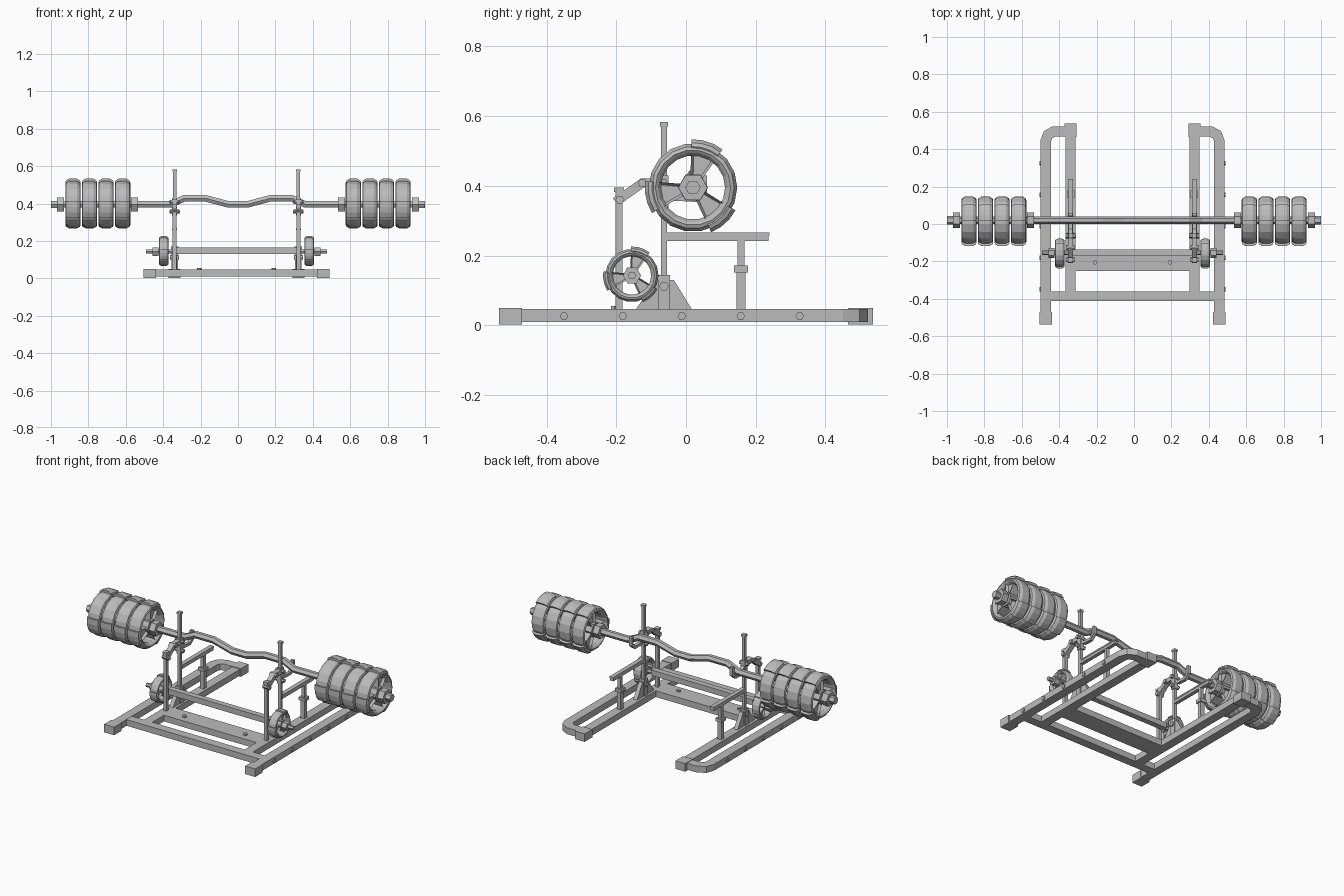
import bpy
import bmesh
from math import sin, cos, pi, radians
from mathutils import Vector

if "Cube" in bpy.data.objects:
    bpy.data.objects.remove(bpy.data.objects["Cube"])

steel = bpy.data.materials.new("grey steel")
steel.use_nodes = True
GREY = (0.5, 0.5, 0.5, 1)
steel.diffuse_color = GREY
steel.node_tree.nodes["Principled BSDF"].inputs["Base Color"].default_value = GREY

X, Y, Z = Vector((1, 0, 0)), Vector((0, 1, 0)), Vector((0, 0, 1))
CX = -0.008  # stand centre line


def finish(name, bm):
    bmesh.ops.recalc_face_normals(bm, faces=bm.faces)
    mesh = bpy.data.meshes.new(name)
    bm.to_mesh(mesh)
    bm.free()
    mesh.materials.append(steel)
    obj = bpy.data.objects.new(name, mesh)
    bpy.context.collection.objects.link(obj)
    return obj


def skin(bm, rings, loop=False):
    """Join rings of points with quads, capping the ends of an open run."""
    rings = [[bm.verts.new(p) for p in r] for r in rings]
    pairs = list(zip(rings, rings[1:]))
    if loop:
        pairs.append((rings[-1], rings[0]))
    for a, b in pairs:
        for i in range(len(a)):
            j = (i + 1) % len(a)
            bm.faces.new((a[i], a[j], b[j], b[i]))
    if loop:
        return []
    return [bm.faces.new(rings[0]), bm.faces.new(rings[-1])]


def rect(w, h):
    return [(-w / 2, -h / 2), (w / 2, -h / 2), (w / 2, h / 2), (-w / 2, h / 2)]


def ngon(r, n=6):
    return [(r * sin(2 * pi * i / n), r * cos(2 * pi * i / n)) for i in range(n)]


def sweep(bm, path, section, normal):
    """Sweep a section along a flat path with mitred corners."""
    path = [Vector(p) for p in path]
    rings = []
    for i, p in enumerate(path):
        before = (p - path[i - 1]).normalized() if i else None
        after = (path[i + 1] - p).normalized() if i + 1 < len(path) else None
        t = ((before or after) + (after or before)).normalized()
        side = t.cross(normal) / t.dot(after or before)
        rings.append([p + side * u + normal * v for u, v in section])
    skin(bm, rings)


def part(name, path, section, normal):
    bm = bmesh.new()
    sweep(bm, path, section, normal)
    return finish(name, bm)


def box(name, x, y, z):
    """Box from (low, high) ranges."""
    ym, zm = sum(y) / 2, sum(z) / 2
    return part(name, [(x[0], ym, zm), (x[1], ym, zm)], rect(y[1] - y[0], z[1] - z[0]), Z)


def rod(name, x0, x1, y, z, r, n=6):
    return part(name, [(x0, y, z), (x1, y, z)], ngon(r, n), Y)


def post(name, x, y, z0, z1, w):
    return part(name, [(x, y, z0), (x, y, z1)], rect(w, w), X)


def lathe(bm, centre, profile, start, end, n):
    full = abs(end - start) >= 360
    rings = []
    for i in range(n if full else n + 1):
        a = radians(start + (end - start) * i / n)
        rings.append([centre + X * x + (Y * cos(a) + Z * sin(a)) * r for r, x in profile])
    skin(bm, rings, full)


def weight_plate(name, centre, s, hw):
    """Rounded rim, three raised grips with pocketed spokes, and a hub."""
    c = Vector(centre)
    half = [(.092, .55), (.1, .85), (.108, 1), (.118, .9), (.127, .5)]

    def profile(grow):
        pts = [(r * s * grow, k * hw) for r, k in half]
        return pts + [(r, -x) for r, x in reversed(pts)]

    bm = bmesh.new()
    lathe(bm, c, profile(1), 0, 360, 18)
    for mid in (72, 192, 312):
        lathe(bm, c, profile(1.09), mid - 20, mid + 20, 3)
        a = radians(mid)
        out = Y * cos(a) + Z * sin(a)
        side = X.cross(out)
        outline = [(.025, -.016), (.108, -.04), (.115, 0), (.108, .04), (.025, .016)]
        pts = [c + (out * r + side * w) * s for r, w in outline]
        spoke = bmesh.new()
        caps = skin(spoke, [[p + X * k * hw * .8 for p in pts] for k in (-1, 1)])
        bmesh.ops.recalc_face_normals(spoke, faces=spoke.faces)
        for cap in caps:
            bmesh.ops.inset_region(spoke, faces=[cap], thickness=.01 * s, depth=-.35 * hw)
        temp = bpy.data.meshes.new("spoke")
        spoke.to_mesh(temp)
        spoke.free()
        bm.from_mesh(temp)
        bpy.data.meshes.remove(temp)
    sweep(bm, [c - X * hw * .9, c + X * hw * .9], ngon(.043 * s), Y)
    return finish(name, bm)


# Curled barbell
BY, BZ = 0.02, 0.395
curve = [(.05, BZ), (.17, .427), (.29, .427), (.36, BZ), (1, BZ)]
bar = [(-x, BY, z) for x, z in reversed(curve)] + [(x, BY, z) for x, z in curve]
part("curl_bar", bar, ngon(.02), Y)

for s, tag in ((-1, "right"), (1, "left")):
    # Barbell plates and collars
    for i in range(4):
        weight_plate(f"{tag}_bar_plate_{i + 1}", (s * (.617 + .0885 * i), BY, BZ), 1, .041)
    rod(f"{tag}_inner_collar", s * .535, s * .572, BY, BZ, .042)
    rod(f"{tag}_outer_collar", s * .93, s * .968, BY, BZ, .042)
    rod(f"{tag}_bar_end", s * .965, s, BY, BZ, .022)

    # Base: outer rail bending round into the inner rail
    xo, xi = CX + s * .464, CX + s * .331
    rail = [(xo, -.5, .028), (xo, .445, .028), (xo - s * .012, .478, .028),
            (xo - s * .045, .495, .028), (xi, .495, .028)]
    part(f"{tag}_outer_rail", rail, rect(.054, .038), Z)
    box(f"{tag}_inner_rail", (xi - .027, xi + .027), (-.37, .5), (.009, .046))
    box(f"{tag}_front_foot", (xo - .033, xo + .033), (-.537, -.47), (.002, .05))
    box(f"{tag}_back_foot", (xi - .032, xi + .032), (.465, .537), (.002, .05))
    for i in range(5):
        rod(f"{tag}_rail_bolt_{i + 1}", xo + s * .02, xo + s * .033, -.35 + .169 * i, .026, .012)

    # Upright with gusset and pins
    UY = -.063
    post(f"{tag}_upright", xi, UY, .04, .575, .018)
    post(f"{tag}_upright_cap", xi, UY, .57, .583, .024)
    post(f"{tag}_upright_socket", xi, UY, .04, .144, .034)
    bm = bmesh.new()
    outline = [(-.145, .044), (.018, .044), (-.035, .13), (-.085, .13)]
    skin(bm, [[(xi + dx, y, z) for y, z in outline] for dx in (-.012, .012)])
    finish(f"{tag}_gusset", bm)
    rod(f"{tag}_gusset_bolt", xi - .024, xi + .024, UY, .112, .014)
    post(f"{tag}_hook_sleeve", xi, UY, .335, .43, .027)
    for z in (.355, .41):
        rod(f"{tag}_hook_pin_{z}", xi - .028, xi + .028, UY, z, .011)

    # Bar hook
    hook = [(xi, UY, .4), (xi, -.03, .365), (xi, .025, .362), (xi, .052, .385), (xi, .052, .43)]
    part(f"{tag}_bar_hook", hook, rect(.016, .02), X)

    # Front post and its bent brace
    post(f"{tag}_front_post", xi, -.192, .04, .388, .02)
    post(f"{tag}_front_post_cap", xi, -.192, .382, .395, .028)
    brace = [(xi, -.202, .354), (xi, -.125, .408), (xi, UY, .408)]
    part(f"{tag}_brace", brace, rect(.026, .028), X)
    rod(f"{tag}_brace_bolt", xi - .022, xi + .022, -.19, .36, .013)
    rod(f"{tag}_brace_pin", xi - .022, xi + .022, -.125, .408, .013)

    # Safety arm and its support
    box(f"{tag}_safety_arm", (xi - .011, xi + .011), (-.06, .237), (.242, .262))
    box(f"{tag}_safety_arm_pad", (xi - .013, xi + .013), (-.055, .24), (.258, .266))
    post(f"{tag}_support_tube", xi, .158, .04, .16, .025)
    post(f"{tag}_support_rod", xi, .158, .15, .245, .02)
    post(f"{tag}_support_sleeve", xi, .158, .152, .171, .04)

    # Stored small plate on its peg
    PY, PZ = -.155, .143
    rod(f"{tag}_peg", xi - s * .01, CX + s * .483, PY, PZ, .012)
    rod(f"{tag}_peg_collar", CX + s * .418, CX + s * .45, PY, PZ, .026)
    weight_plate(f"{tag}_small_plate", (CX + s * .389, PY, PZ), .6, .026)

# Cross members
box("front_crossbar", (CX - .45, CX + .45), (-.412, -.36), (.009, .046))
box("floor_plate", (CX - .31, CX + .31), (-.25, -.14), (.009, .046))
box("peg_crossbar", (CX - .335, CX + .335), (-.171, -.137), (.131, .164))
for s in (-1, 1):
    x = CX + s * .2
    part(f"floor_plate_bolt_{s}", [(x, -.205, .04), (x, -.205, .056)], ngon(.012), X)
